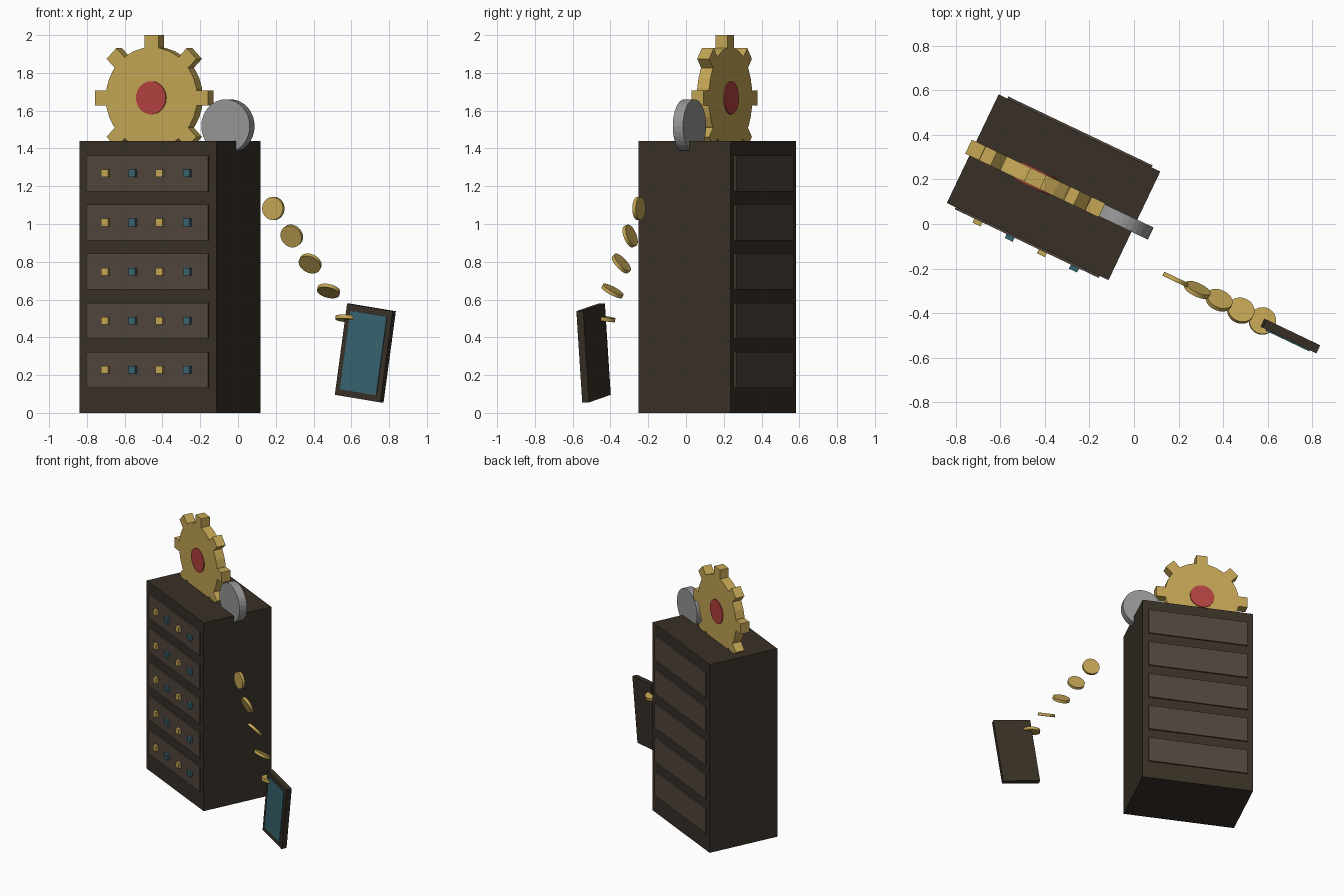
import bpy, bmesh
from math import radians, pi
from mathutils import Matrix, Vector

if "Cube" in bpy.data.objects:
    bpy.data.objects.remove(bpy.data.objects["Cube"])

# Everything is laid out square to the cabinet, then turned as a whole
WORLD = Matrix.Translation((-0.361, 0.165, 0)) @ Matrix.Rotation(radians(-25.5), 4, 'Z')


def material(name, rgb):
    m = bpy.data.materials.new(name)
    m.diffuse_color = (*rgb, 1)
    m.use_nodes = True
    m.node_tree.nodes["Principled BSDF"].inputs["Base Color"].default_value = m.diffuse_color
    return m


CASE = material("dark_case", (0.04, 0.03, 0.02))
PANEL = material("panel_brown", (0.08, 0.06, 0.046))
GOLD = material("gold", (0.55, 0.38, 0.09))
TEAL = material("teal", (0.04, 0.13, 0.16))
RED = material("red", (0.45, 0.055, 0.05))
STEEL = material("steel", (0.31, 0.31, 0.31))


def add_box(bm, size, mat=Matrix()):
    bmesh.ops.create_cube(bm, size=1, matrix=mat @ Matrix.Diagonal((*size, 1)))


def add_disc(bm, radius, depth, sides=32):
    # Disc whose axis runs front to back
    bmesh.ops.create_cone(bm, cap_ends=True, segments=sides, radius1=radius, radius2=radius,
                          depth=depth, matrix=Matrix.Rotation(pi / 2, 4, 'X'))


def finish(name, bm, mat, loc, rot=Matrix()):
    me = bpy.data.meshes.new(name)
    bm.to_mesh(me)
    bm.free()
    me.materials.append(mat)
    ob = bpy.data.objects.new(name, me)
    ob.matrix_world = WORLD @ Matrix.Translation(loc) @ rot
    bpy.context.collection.objects.link(ob)
    return ob


def box(name, size, mat, loc, rot=Matrix()):
    bm = bmesh.new()
    add_box(bm, size)
    return finish(name, bm, mat, loc, rot)


def disc(name, radius, depth, mat, loc, rot=Matrix()):
    bm = bmesh.new()
    add_disc(bm, radius, depth)
    return finish(name, bm, mat, loc, rot)


# Cabinet with five slabs showing at front and back, four lamps on each
box("cabinet", (0.804, 0.54, 1.44), CASE, (0, 0, 0.72))
for row in range(5):
    z = 0.228 + 0.26 * row
    box(f"rack_panel_{row + 1}", (0.717, 0.56, 0.19), PANEL, (0, 0, z))
    for col in range(4):
        box(f"lamp_{row + 1}_{col + 1}", (0.04, 0.04, 0.04), TEAL if col % 2 else GOLD,
            (-0.24 + 0.16 * col, -0.28, z))

# Gear wheel with eight square teeth, sunk into the cabinet top
bm = bmesh.new()
add_disc(bm, 0.268, 0.07)
for i in range(8):
    add_box(bm, (0.08, 0.07, 0.092),
            Matrix.Rotation(i * pi / 4, 4, 'Y') @ Matrix.Translation((0, 0, 0.286)))
finish("gear_wheel", bm, GOLD, (-0.091, 0, 1.668))
disc("gear_hub", 0.0875, 0.084, RED, (-0.091, 0, 1.668))

# Small plain wheel overhanging the cabinet's side
disc("small_wheel", 0.142, 0.06, STEEL, (0.341, 0, 1.518))

# Coins tumbling down towards the tablet
for i in range(5):
    disc(f"coin_{i + 1}", 0.061, 0.02, GOLD, (0.673 + 0.108 * i, -0.138, 1.082 - 0.1455 * i),
         Matrix.Rotation(radians(20 * i), 4, 'X'))

# Leaning tablet with screen
lean = Matrix.Rotation(radians(8.5), 4, 'Y')
box("tablet", (0.27, 0.04, 0.488), CASE, (1.216, -0.145, 0.317), lean)
box("tablet_screen", (0.215, 0.01, 0.42), TEAL, (1.216, -0.166, 0.317), lean)
